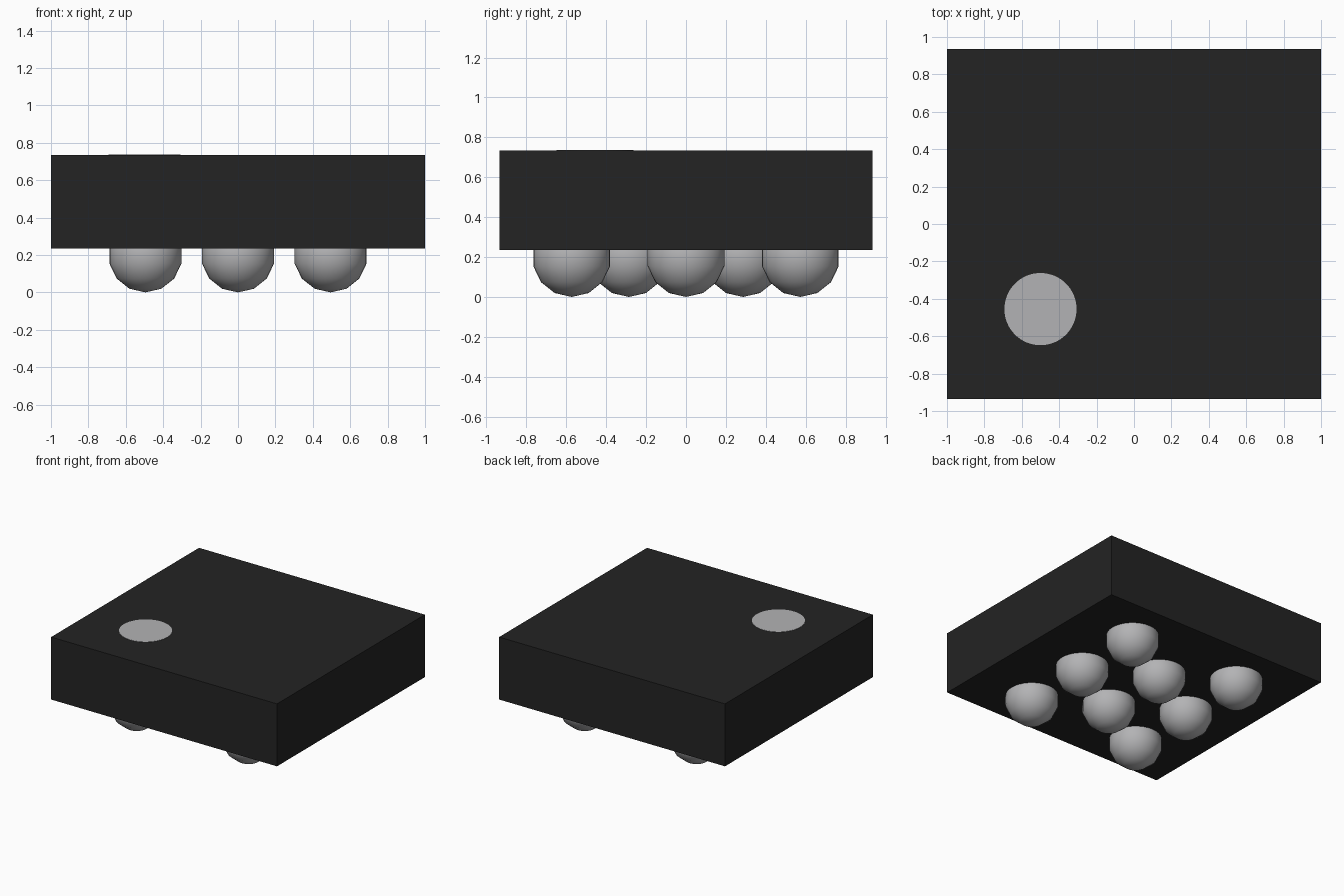
import bpy, math

if "Cube" in bpy.data.objects:
    bpy.data.objects.remove(bpy.data.objects["Cube"])

def material(name, color):
    m = bpy.data.materials.new(name)
    m.diffuse_color = (*color, 1)
    m.use_nodes = True
    m.node_tree.nodes["Principled BSDF"].inputs["Base Color"].default_value = m.diffuse_color
    return m

black = material("black_plastic", (0.017, 0.017, 0.017))
grey = material("solder_grey", (0.45, 0.45, 0.46))

def finish(name, mat):
    ob = bpy.context.object
    ob.name = name
    ob.data.materials.append(mat)
    return ob

BOTTOM, TOP = 0.235, 0.735

# Package body
bpy.ops.mesh.primitive_cube_add(size=1, location=(0, 0, (BOTTOM + TOP) / 2))
body = finish("package_body", black)
body.scale = (2, 1.87, TOP - BOTTOM)

# Flush orientation dot on the top face
bpy.ops.mesh.primitive_cylinder_add(vertices=64, radius=0.193, depth=0.004,
                                    location=(-0.5, -0.455, TOP))
finish("orientation_dot", grey)

# Staggered solder balls, half sunk into the underside
R = 0.197
spots = [(x, y) for x in (-0.495, 0.495) for y in (-0.573, 0, 0.573)]
spots += [(0, -0.286), (0, 0.286)]
for i, (x, y) in enumerate(spots):
    bpy.ops.mesh.primitive_uv_sphere_add(segments=32, ring_count=7, radius=R,
                                         location=(x, y, R))
    finish(f"solder_ball_{i + 1}", grey)
    bpy.ops.object.shade_smooth_by_angle(angle=math.radians(40))
